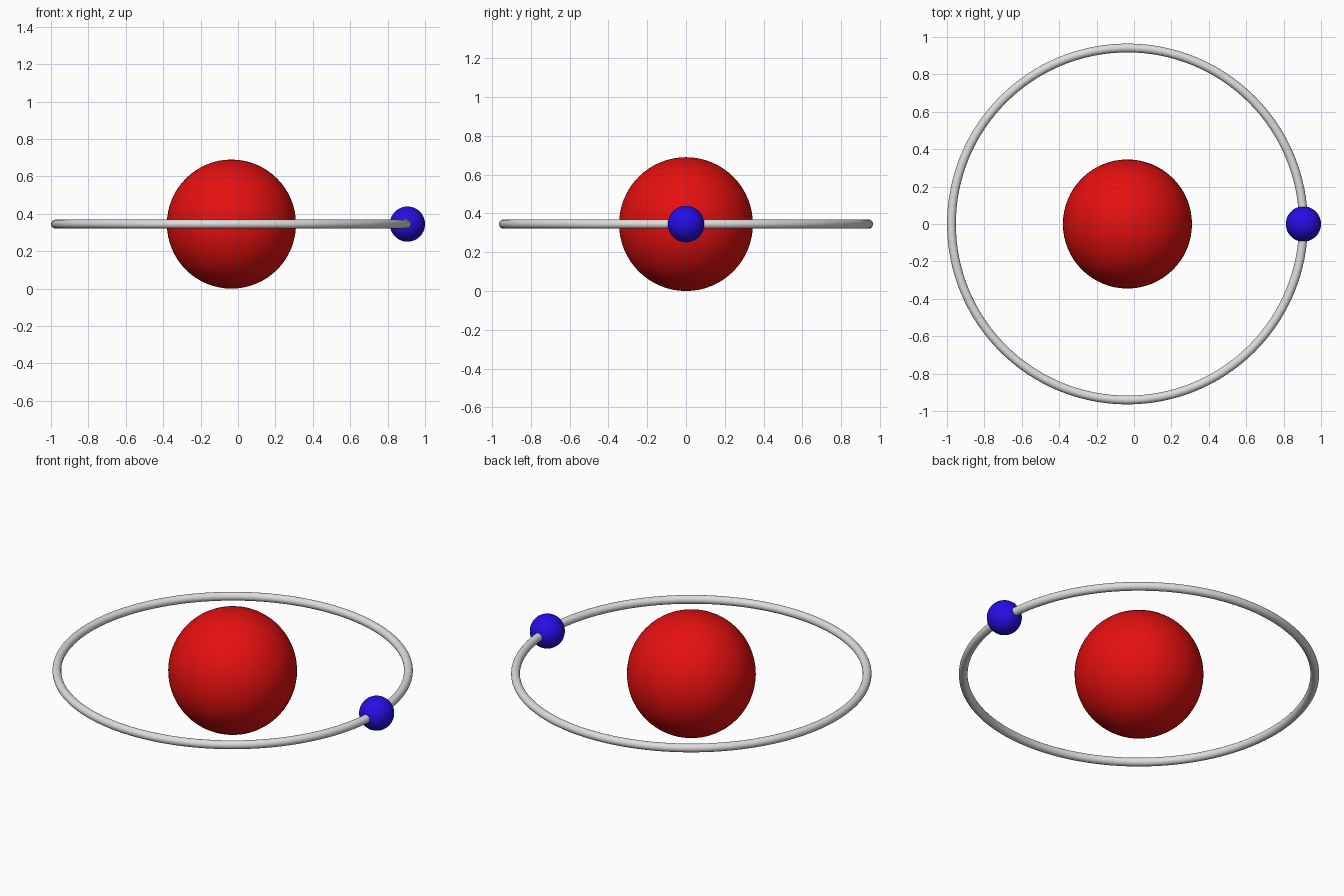
import bpy

cube = bpy.data.objects.get("Cube")
if cube:
    bpy.data.objects.remove(cube, do_unlink=True)

CENTER_X, HEIGHT = -0.035, 0.345
ORBIT_RADIUS, TUBE_RADIUS = 0.941, 0.0235


def material(name, rgb):
    mat = bpy.data.materials.new(name)
    mat.use_nodes = True
    mat.diffuse_color = (*rgb, 1)
    mat.node_tree.nodes["Principled BSDF"].inputs["Base Color"].default_value = (*rgb, 1)
    return mat


def finish(name, mat):
    obj = bpy.context.object
    obj.name = name
    obj.data.materials.append(mat)
    bpy.ops.object.shade_smooth()


def ball(name, x, radius, mat):
    bpy.ops.mesh.primitive_uv_sphere_add(
        segments=64, ring_count=32, radius=radius, location=(x, 0, HEIGHT))
    finish(name, mat)


# Large central sphere
ball("central_sphere", CENTER_X, 0.345, material("red", (0.78, 0.005, 0.005)))

# Thin circular orbit
bpy.ops.mesh.primitive_torus_add(
    major_segments=128, minor_segments=24, major_radius=ORBIT_RADIUS,
    minor_radius=TUBE_RADIUS, location=(CENTER_X, 0, HEIGHT))
finish("orbit_ring", material("light grey", (0.72, 0.72, 0.72)))

# Small sphere threaded on the orbit
ball("orbiting_sphere", CENTER_X + ORBIT_RADIUS, 0.094,
     material("blue", (0.02, 0.004, 0.78)))
